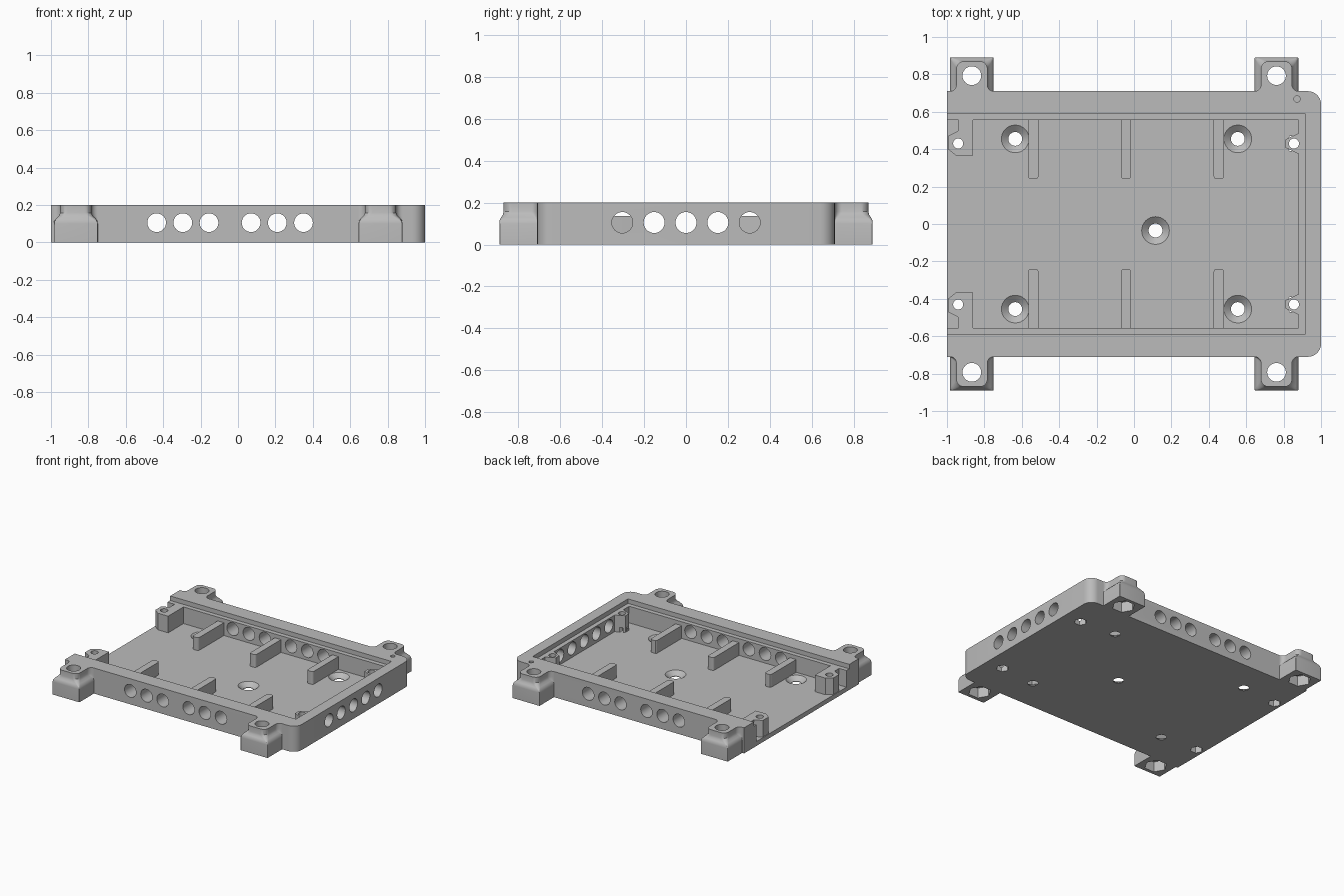
import bpy, bmesh
from math import sin, cos, pi, radians
from mathutils import Matrix

if "Cube" in bpy.data.objects:
    bpy.data.objects.remove(bpy.data.objects["Cube"])

grey = bpy.data.materials.new("plain grey")
grey.use_nodes = True
grey.diffuse_color = (0.5, 0.5, 0.5, 1)
grey.node_tree.nodes["Principled BSDF"].inputs["Base Color"].default_value = (0.5, 0.5, 0.5, 1)

FLOOR, LEDGE, TOP = 0.035, 0.165, 0.2


def loft(name, layers):
    """Solid through (z, outline) layers that share a point count."""
    bm = bmesh.new()
    rings = [[bm.verts.new((x, y, z)) for x, y in pts] for z, pts in layers]
    n = len(rings[0])
    for a, b in zip(rings, rings[1:]):
        for i in range(n):
            j = (i + 1) % n
            bm.faces.new((a[i], a[j], b[j], b[i]))
    bm.faces.new(rings[0][::-1])
    bm.faces.new(rings[-1])
    bmesh.ops.recalc_face_normals(bm, faces=bm.faces)
    mesh = bpy.data.meshes.new(name)
    bm.to_mesh(mesh)
    bm.free()
    mesh.materials.append(grey)
    obj = bpy.data.objects.new(name, mesh)
    bpy.context.collection.objects.link(obj)
    return obj


def arc(cx, cy, r, start, end, steps=8):
    angles = [radians(start + (end - start) * i / steps) for i in range(steps + 1)]
    return [(cx + r * cos(a), cy + r * sin(a)) for a in angles]


def ring(x, y, r, sides=32):
    return [(x + r * cos(2 * pi * i / sides), y + r * sin(2 * pi * i / sides)) for i in range(sides)]


def rect(x0, x1, y0, y1):
    return [(x0, y0), (x1, y0), (x1, y1), (x0, y1)]


def prism(name, pts, z0, z1):
    return loft(name, [(z0, pts), (z1, pts)])


def cut(parts, cutter):
    """Carve the cutter out of every listed part, then discard it."""
    cutter.hide_render = True
    for part in parts:
        mod = part.modifiers.new("cut", "BOOLEAN")
        mod.operation, mod.solver, mod.object = "DIFFERENCE", "EXACT", cutter
        bpy.context.view_layer.objects.active = part
        bpy.ops.object.modifier_apply(modifier=mod.name)
    bpy.data.objects.remove(cutter)


def flip(pts, s):
    return [(x, y * s) for x, y in pts]


# Tray: solid block with two rounded corners, hollowed and open on one end
outline = [(-1, 0.71), (-1, -0.71)] + arc(0.93, -0.64, 0.07, -90, 0) + arc(0.93, 0.64, 0.07, 0, 90)
tray = prism("tray", outline, 0, TOP)
cut([tray], prism("cavity", rect(-1.2, 0.88, -0.555, 0.555), FLOOR, 0.4))
cut([tray], prism("lid_recess", rect(-1.2, 0.915, -0.59, 0.59), LEDGE, 0.4))
parts = [tray]

# Round vent holes through the three walls
def side_hole(x, y, axis):
    c = prism("vent", ring(0, 0, 0.05), -0.12, 0.12)
    c.data.transform(Matrix.Translation((x, y, 0.105)) @ Matrix.Rotation(pi / 2, 4, axis))
    cut([tray], c)

for s in (-1, 1):
    for x in (-0.435, -0.295, -0.155, 0.07, 0.21, 0.35):
        side_hole(x, s * 0.65, "X")
for i in range(-2, 3):
    side_hole(0.95, i * 0.152, "Y")

# Countersunk screw holes in the floor
for x, y in [(0.115, -0.035)] + [(x, s * 0.455) for x in (-0.635, 0.555) for s in (-1, 1)]:
    cut([tray], loft("countersink", [(-0.1, ring(x, y, 0.037)), (0.004, ring(x, y, 0.037)),
                                     (FLOOR, ring(x, y, 0.074)), (0.1, ring(x, y, 0.074))]))

# Small blind hole in the rim
cut([tray], prism("pin_hole", ring(0.872, 0.668, 0.017, 16), 0.12, 0.3))


def ear_outline(cx, w, out, flare, r):
    """Lug outline: concave blend at the wall, convex outer corners."""
    right = arc(w + flare, 0.71 + flare, flare, 270, 180) + arc(w - r, out - r, r, 0, 90)
    return [(cx + x, y) for x, y in right] + [(cx - x, y) for x, y in reversed(right)]


for s, side in ((-1, "front"), (1, "back")):
    # Divider ribs
    for i, x in enumerate((-0.538, -0.043, 0.453)):
        end = arc(x + 0.012, 0.255, 0.015, 0, -90, 3)
        pts = [(x + 0.027, 0.56)] + end + [(2 * x - a, b) for a, b in reversed(end)] + [(x - 0.027, 0.56)]
        parts.append(prism(f"{side}_rib_{i + 1}", flip(pts, s), FLOOR - 0.01, 0.135))

    # Lid screw posts with nut pockets underneath
    open_post = [(-0.86, 0.56), (-0.86, 0.365), (-0.95, 0.365), (-0.995, 0.4),
                 (-0.995, 0.47), (-0.937, 0.5), (-0.937, 0.56)]
    wall_post = [(0.89, 0.49), (0.81, 0.452), (0.81, 0.408), (0.89, 0.37)]
    for kind, pts, x in (("open_end", open_post, -0.94), ("wall_end", wall_post, 0.855)):
        post = prism(f"{side}_{kind}_post", flip(pts, s), FLOOR - 0.01, LEDGE)
        parts.append(post)
        cut([tray, post], prism("screw", ring(x, s * 0.43, 0.027, 24), -0.1, 0.3))
        cut([tray, post], prism("nut", ring(x, s * 0.43, 0.046, 6), -0.1, 0.07))

    # Mounting ears: square foot blending up into a rounded boss
    for cx, end in ((-0.867, "open_end"), (0.762, "wall_end")):
        steps = [(0, 0.117, 0.89, 0.001, 0.004), (0.1, 0.117, 0.89, 0.001, 0.004),
                 (0.117, 0.113, 0.889, 0.004, 0.01), (0.13, 0.103, 0.882, 0.014, 0.02),
                 (0.142, 0.09, 0.874, 0.027, 0.03), (0.158, 0.083, 0.87, 0.034, 0.04),
                 (TOP, 0.083, 0.87, 0.034, 0.04)]
        ear = loft(f"{side}_{end}_ear", [(z, flip(ear_outline(cx, *p), s)) for z, *p in steps])
        parts.append(ear)
        cut([ear], prism("bolt", ring(cx, s * 0.793, 0.05), -0.1, 0.3))
        cut([ear], prism("bolt_nut", ring(cx, s * 0.793, 0.082, 6), -0.1, 0.08))

# Smooth the round surfaces, keep machined edges crisp
for part in parts:
    bpy.ops.object.select_all(action="DESELECT")
    part.select_set(True)
    bpy.context.view_layer.objects.active = part
    bpy.ops.object.shade_smooth_by_angle(angle=radians(30))
